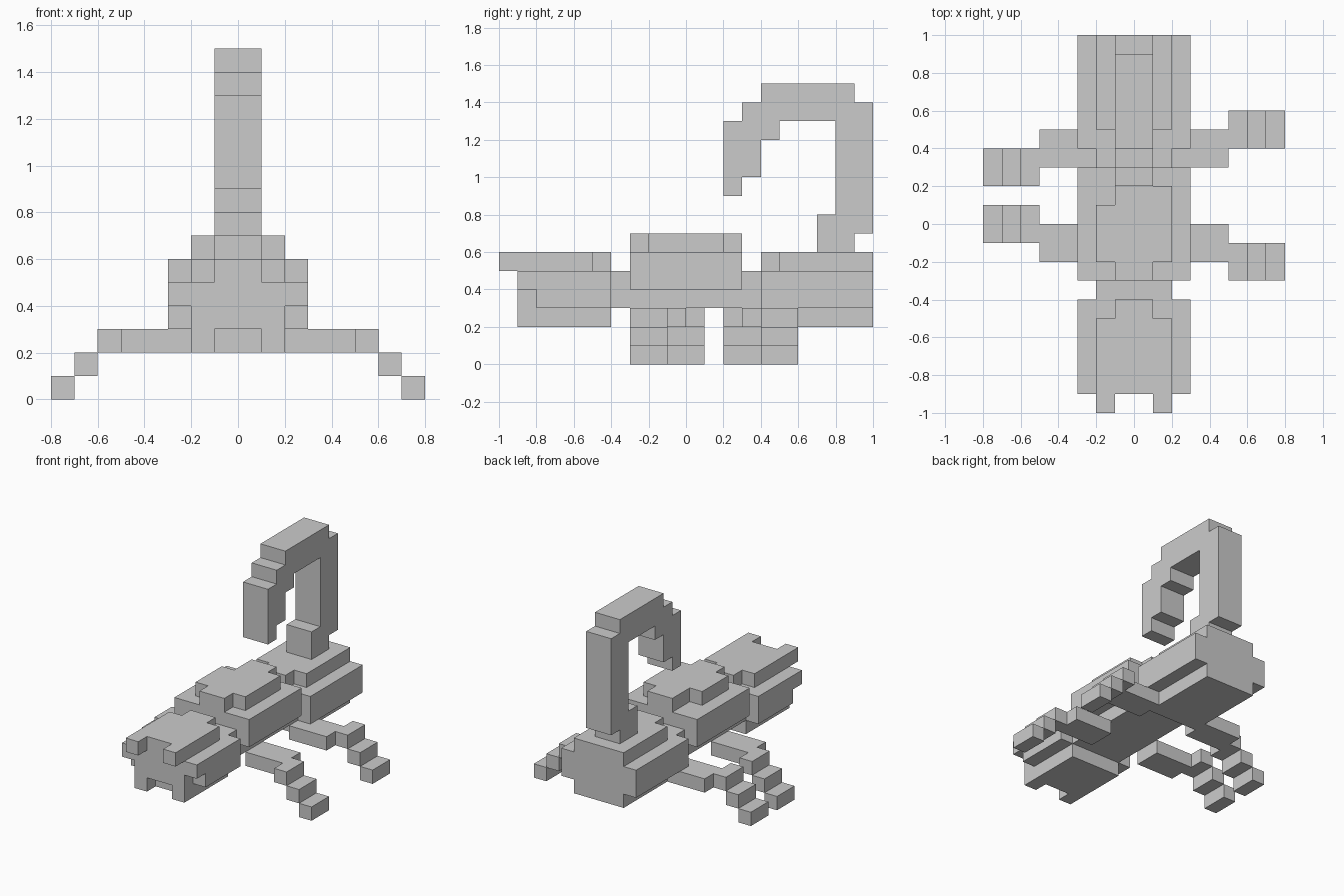
import bpy, bmesh
from mathutils import Vector

if "Cube" in bpy.data.objects:
    bpy.data.objects.remove(bpy.data.objects["Cube"])

U = 0.1  # one block


def prism(bm, outline, lo, hi, axis="z"):
    """Extrude an outline: (x, y) points along z, or (y, z) points along x. In blocks."""
    place = (lambda p: (p[0], p[1], lo)) if axis == "z" else (lambda p: (lo, p[0], p[1]))
    face = bm.faces.new([bm.verts.new(Vector(place(p)) * U) for p in outline])
    new = bmesh.ops.extrude_face_region(bm, geom=[face])["geom"]
    step = Vector((0, 0, hi - lo) if axis == "z" else (hi - lo, 0, 0)) * U
    bmesh.ops.translate(bm, vec=step, verts=[g for g in new if isinstance(g, bmesh.types.BMVert)])


def rect(x0, x1, y0, y1):
    return [(x0, y0), (x1, y0), (x1, y1), (x0, y1)]


def mirrored(half):
    """Complete an outline given its right half, from front to back."""
    return half + [(-x, y) for x, y in reversed(half)]


def part(name, *prisms):
    bm = bmesh.new()
    for p in prisms:
        prism(bm, *p)
    bmesh.ops.recalc_face_normals(bm, faces=bm.faces)
    mesh = bpy.data.meshes.new(name)
    bm.to_mesh(mesh)
    bm.free()
    obj = bpy.data.objects.new(name, mesh)
    bpy.context.collection.objects.link(obj)
    return obj


# Head: notched jaw, cheeks, and a crown with two small horns
jaw = mirrored([(1, -8), (1, -9), (2, -9), (2, -4)])
crown = mirrored([(1, -9), (1, -10), (2, -10), (2, -5), (1, -5), (1, -4)])
part("head",
     (jaw, 2, 3),
     (mirrored([(2, -9), (2, -8), (3, -8), (3, -4)]), 3, 4),
     (rect(-3, 3, -9, -4), 4, 5),
     (crown, 5, 6))

# Spine joining the three body sections
part("spine", (rect(-2, 2, -4, 4), 3, 5))

# Middle shell with an uneven plate on top
plate = [(-1, -3), (1, -3), (1, -2), (2, -2), (2, 2), (1, 2), (1, 3),
         (-1, 3), (-1, 1), (-2, 1), (-2, -2), (-1, -2)]
part("middle_shell", (rect(-3, 3, -3, 3), 4, 6), (plate, 6, 7))

# Rear shell
part("rear_shell",
     (rect(-2, 2, 4, 10), 2, 3),
     (rect(-3, 3, 4, 10), 3, 5),
     (mirrored([(1, 4), (1, 5), (2, 5), (2, 10)]), 5, 6))

# Tail curling forward over the back
tail = [(7, 6), (9, 6), (9, 7), (10, 7), (10, 14), (9, 14), (9, 15), (4, 15),
        (4, 14), (3, 14), (3, 13), (2, 13), (2, 9), (3, 9), (3, 10), (4, 10),
        (4, 12), (5, 12), (5, 13), (8, 13), (8, 8), (7, 8)]
part("tail", (tail, -1, 1, "x"))

# Legs: flat upper segment with a sideways jog, stepping down to the foot
for name, side, y, jog in (("front_leg_right", 1, -2, -1), ("rear_leg_right", 1, 3, 1),
                           ("front_leg_left", -1, -2, 1), ("rear_leg_left", -1, 3, -1)):
    thigh = [(2, y), (5, y), (5, y + jog), (6, y + jog), (6, y + jog + 2),
             (5, y + jog + 2), (5, y + 2), (2, y + 2)]
    foot = [(rect(6 + i, 7 + i, y + jog, y + jog + 2), 1 - i, 2 - i) for i in range(2)]
    flip = lambda pts: [(side * px, py) for px, py in pts]
    part(name, (flip(thigh), 2, 3), *[(flip(o), lo, hi) for o, lo, hi in foot])
